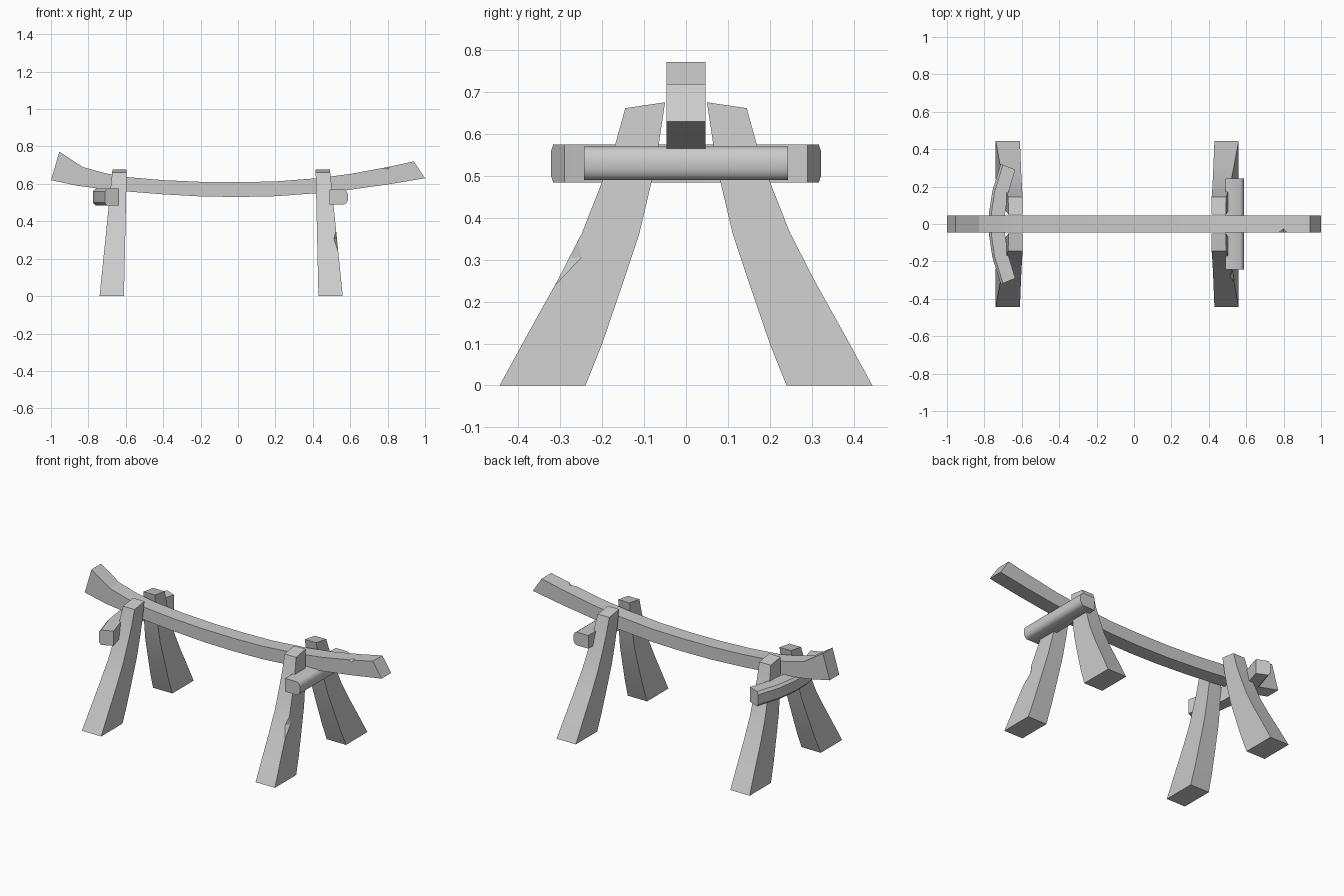
import bpy, bmesh, math
from mathutils import Vector

if "Cube" in bpy.data.objects:
    bpy.data.objects.remove(bpy.data.objects["Cube"])


def finish(bm, name):
    bmesh.ops.recalc_face_normals(bm, faces=bm.faces)
    me = bpy.data.meshes.new(name)
    bm.to_mesh(me)
    bm.free()
    ob = bpy.data.objects.new(name, me)
    bpy.context.collection.objects.link(ob)
    return ob


def loft(name, rings):
    """Skin a list of equal-sized closed rings and cap both ends."""
    bm = bmesh.new()
    vs = [[bm.verts.new(p) for p in r] for r in rings]
    n = len(rings[0])
    for a, b in zip(vs, vs[1:]):
        for i in range(n):
            j = (i + 1) % n
            bm.faces.new((a[i], a[j], b[j], b[i]))
    bm.faces.new(vs[0])
    bm.faces.new(vs[-1])
    return finish(bm, name)


def activate(ob):
    bpy.ops.object.select_all(action='DESELECT')
    ob.select_set(True)
    bpy.context.view_layer.objects.active = ob


def smooth(ob, angle):
    activate(ob)
    bpy.ops.object.shade_smooth_by_angle(angle=math.radians(angle))


def chip(ob, a, b, c, d):
    """Cut a V nick: a, b lie on the edge, c-d is the valley line."""
    a, b, c, d = map(Vector, (a, b, c, d))
    m, along = (c + d) / 2, (c - d) * 1.5
    tri = [m, m + (a - m) * 2, m + (b - m) * 2]
    cutter = loft("chip_cutter", [[p - along for p in tri], [p + along for p in tri]])
    cutter.hide_render = True
    mod = ob.modifiers.new("chip", 'BOOLEAN')
    mod.operation = 'DIFFERENCE'
    mod.solver = 'EXACT'
    mod.object = cutter
    activate(ob)
    bpy.ops.object.modifier_apply(modifier=mod.name)
    bpy.data.objects.remove(cutter)


# Sagging top beam: (bottom x, bottom z, top x, top z)
beam_rows = [(-1, .62, -.955, .772), (-.86, .59, -.83, .69), (-.72, .572, -.71, .657),
             (-.6, .56, -.6, .637), (-.4, .544, -.4, .62), (-.2, .533, -.2, .611),
             (0, .53, 0, .609), (.2, .534, .2, .613), (.42, .55, .42, .63),
             (.6, .569, .6, .653), (.8, .597, .8, .69), (1, .63, .94, .72)]
Y0, Y1 = -.046, .046
beam = loft("beam", [[(bx, Y0, bz), (bx, Y1, bz), (tx, Y1, tz), (tx, Y0, tz)]
                     for bx, bz, tx, tz in beam_rows])
chip(beam, (.775, Y0, .684), (.82, Y0, .694), (.8, -.026, .69), (.8, Y0, .678))
smooth(beam, 15)

# Splayed, curved legs: (outer y, outer z, inner y, inner z)
leg_rows = [(.445, 0, .24, 0), (.375, .128, .2, .1), (.307, .25, .157, .226),
            (.248, .365, .112, .36), (.2, .487, .083, .483),
            (.171, .568, .066, .57), (.145, .662, .05, .676)]


def leg_x(z):
    t = z / .67
    return .43 - .015 * t, .56 - .068 * t


def leg(name, left, sy):
    def pt(side, y, z):
        x = leg_x(z)[side]
        return (-x - .18 if left else x, y * sy, z)
    return loft(name, [[pt(0, o, oz), pt(1, o, oz), pt(1, i, iz), pt(0, i, iz)]
                       for o, oz, i, iz in leg_rows])


for left in (True, False):
    for sy in (-1, 1):
        ob = leg(("left" if left else "right") + ("_front_leg" if sy < 0 else "_back_leg"), left, sy)
        if not left and sy < 0:
            # nick on the outer corner
            chip(ob, (leg_x(.35)[1], -.256, .35), (leg_x(.24)[1], -.312, .24),
                 (leg_x(.305)[1], -.25, .305), (.512, -.279, .305))
        smooth(ob, 15)

# Bowed crosspiece on the left: (outer x, outer y, inner x, inner y)
half = [(-.775, .06, -.69, .05), (-.757, .18, -.674, .16), (-.712, .322, -.635, .29)]
bow_rows = [(a, -b, c, -d) for a, b, c, d in reversed(half)] + half
bow = []
for ox, oy, ix, iy in bow_rows:
    def at(t, z):
        return (ix + (ox - ix) * t, iy + (oy - iy) * t, z)
    bow.append([at(0, .485), at(.85, .485), at(1, .5), at(1, .56), at(.85, .575), at(0, .575)])
smooth(loft("bowed_crosspiece", bow), 20)

# Straight crosspiece on the right with a rounded outer side
section = [(.488, .49), (.568, .49), (.581, .499), (.588, .515), (.588, .545),
           (.581, .561), (.568, .57), (.488, .57)]
bar = loft("straight_crosspiece", [[(x, y, z) for x, z in section] for y in (-.243, .243)])
smooth(bar, 38)
